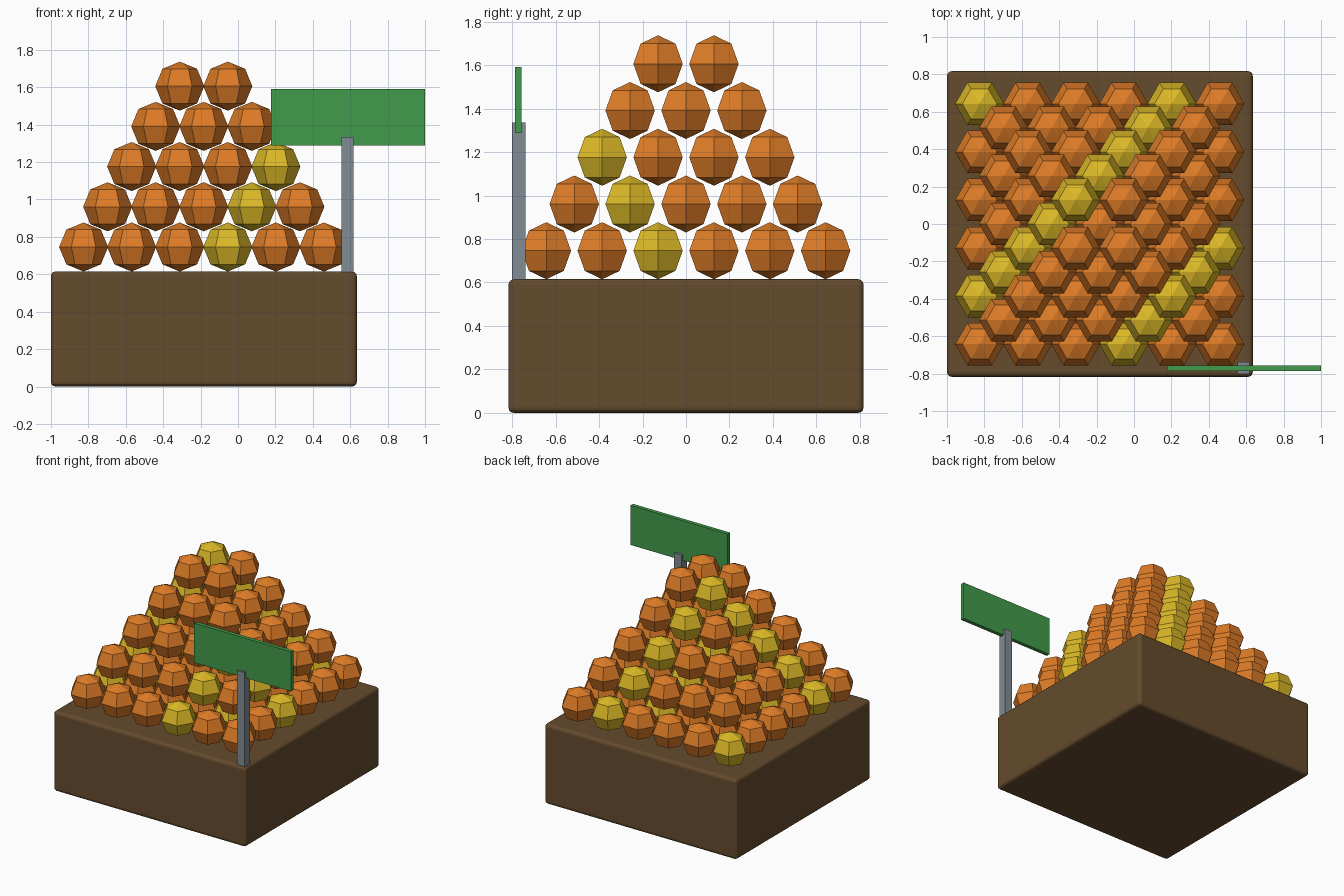
import bpy, bmesh
from math import radians
from mathutils import Matrix

cube = bpy.data.objects.get("Cube")
if cube:
    bpy.data.objects.remove(cube, do_unlink=True)


def material(name, rgb):
    mat = bpy.data.materials.new(name)
    mat.use_nodes = True
    color = (*rgb, 1)
    mat.diffuse_color = color
    mat.node_tree.nodes["Principled BSDF"].inputs["Base Color"].default_value = color
    return mat


orange = material("orange", (0.73, 0.2, 0.02))
yellow = material("yellow", (0.71, 0.48, 0.02))
brown = material("brown", (0.13, 0.07, 0.026))
green = material("green", (0.054, 0.33, 0.07))
grey = material("grey", (0.22, 0.26, 0.3))


def place(name, mesh, location):
    obj = bpy.data.objects.new(name, mesh)
    obj.location = location
    bpy.context.collection.objects.link(obj)
    return obj


def box(name, low, high, mat):
    size = [b - a for a, b in zip(low, high)]
    center = [(a + b) / 2 for a, b in zip(low, high)]
    mesh = bpy.data.meshes.new(name)
    bm = bmesh.new()
    bmesh.ops.create_cube(bm, size=1)
    bmesh.ops.scale(bm, vec=size, verts=bm.verts)
    bm.to_mesh(mesh)
    bm.free()
    mesh.materials.append(mat)
    return place(name, mesh, center)


def fruit_mesh(name, radius, mat):
    # Six-sided ball with corners pointing along x
    mesh = bpy.data.meshes.new(name)
    bm = bmesh.new()
    bmesh.ops.create_uvsphere(bm, u_segments=6, v_segments=4, radius=radius)
    if max(v.co.x for v in bm.verts) < radius * 0.95:
        bmesh.ops.rotate(bm, verts=bm.verts, matrix=Matrix.Rotation(radians(90), 3, "Z"))
    bm.to_mesh(mesh)
    bm.free()
    mesh.materials.append(mat)
    return mesh


# Crate with softened edges
crate = box("crate", (-1, -0.817, 0), (0.635, 0.817, 0.615), brown)
bevel = crate.modifiers.new("rounded_edges", "BEVEL")
bevel.width = 0.025
bevel.segments = 3

# Stacked fruit: square layers, with yellow diagonals
RADIUS, STEP, RISE, CENTER_X = 0.131, 0.257, 0.215, -0.183
orange_fruit = fruit_mesh("orange_fruit", RADIUS, orange)
yellow_fruit = fruit_mesh("yellow_fruit", RADIUS, yellow)
for layer in range(5):
    count = 6 - layer
    start = -(count - 1) / 2 * STEP
    for col in range(count):
        for row in range(count):
            mesh = yellow_fruit if (col - row) % 4 == 3 else orange_fruit
            place(f"fruit_{layer}_{col}_{row}", mesh,
                  (CENTER_X + start + col * STEP, start + row * STEP, 0.746 + layer * RISE))

# Sign on a post
box("sign_post", (0.553, -0.801, 0.6), (0.617, -0.738, 1.335), grey)
box("sign_board", (0.177, -0.786, 1.288), (1, -0.756, 1.592), green)
